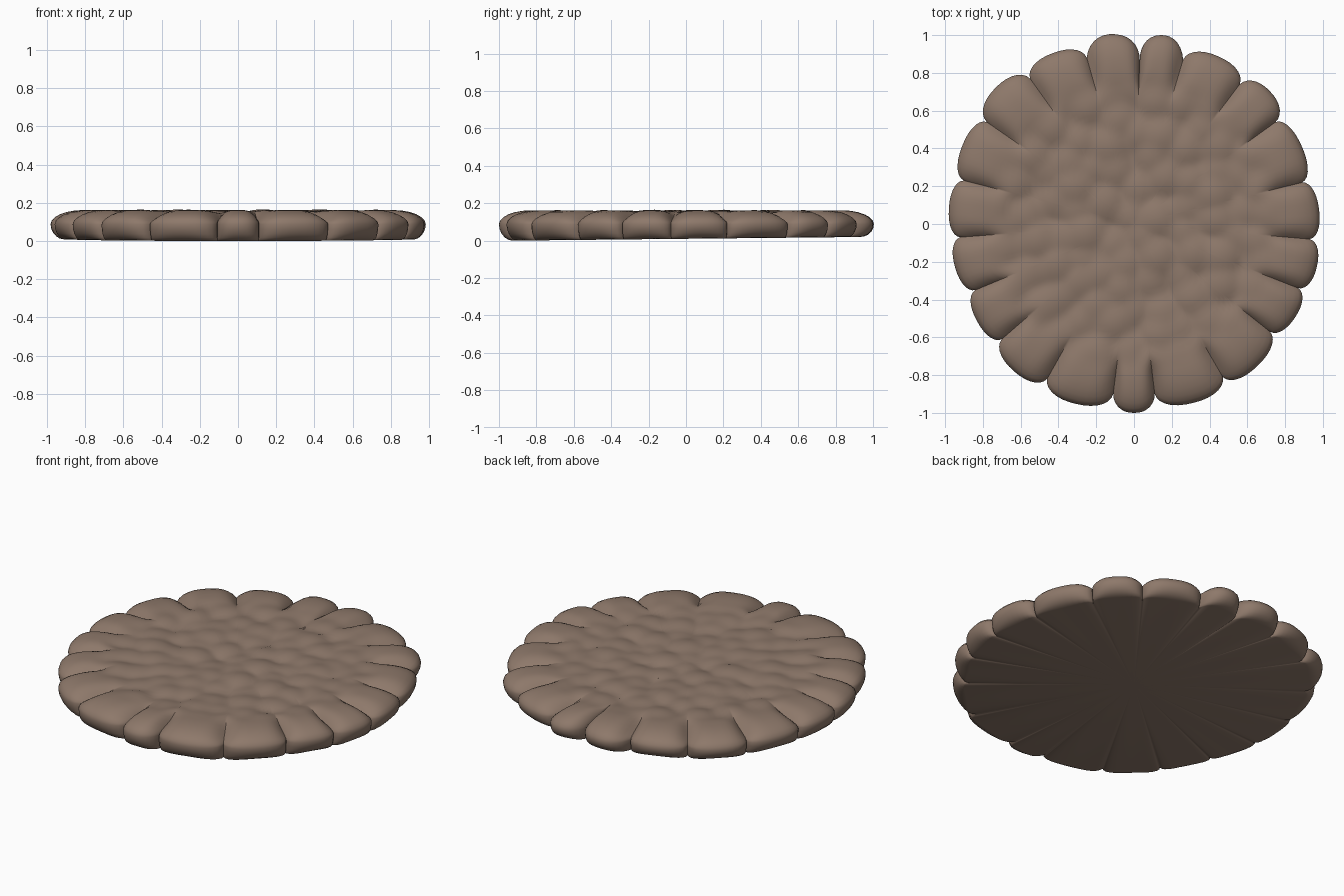
import bpy, bmesh, math, random
from mathutils import Vector

if "Cube" in bpy.data.objects:
    bpy.data.objects.remove(bpy.data.objects["Cube"])

random.seed(4)

# Creases between the rim lobes (counter-clockwise) and how far each lobe bulges
valleys = [(.03, .86), (-.25, .88), (-.55, .77), (-.78, .54), (-.9, .23), (-.92, -.07),
           (-.84, -.35), (-.7, -.61), (-.46, -.82), (-.11, -.9), (.11, -.9), (.47, -.81),
           (.72, -.57), (.87, -.34), (.93, -.08), (.89, .22), (.75, .54), (.56, .74), (.26, .87)]
bulges = [.135, .085, .095, .075, .07, .07, .07, .085, .095, .1,
          .095, .085, .07, .07, .07, .075, .09, .09, .135]
STEPS = 14

# Small pebble-like lumps in the middle, spread apart
lumps = []
for _ in range(3000):
    r, a = .76 * math.sqrt(random.random()), random.uniform(0, math.tau)
    p = (r * math.cos(a), r * math.sin(a))
    if all(math.hypot(p[0] - q[0], p[1] - q[1]) > .115 for q in lumps):
        lumps.append(p)
lump_top = [random.uniform(.15, .166) for _ in lumps]


def lump_height(x, y):
    # softened maximum of the lump domes
    k = 150
    total = sum(math.exp(k * (h - 2.2 * ((x - p[0]) ** 2 + (y - p[1]) ** 2) - .15))
                for p, h in zip(lumps, lump_top))
    return max(.125, .15 + math.log(max(total, 1e-9)) / k)


def smooth(a, b, v):
    v = min(1, max(0, (v - a) / (b - a)))
    return v * v * (3 - 2 * v)


# Outline columns: position on the rim and place within the lobe (-1..1)
columns = []
for i, b in enumerate(bulges):
    p, q = Vector(valleys[i]), Vector(valleys[(i + 1) % len(valleys)])
    out = Vector(((q - p).y, -(q - p).x)).normalized()
    for j in range(STEPS):
        s = -math.cos(math.pi * j / STEPS)
        edge = p.lerp(q, (s + 1) / 2) + out * b * math.sqrt(1 - abs(s) ** 2.3)
        columns.append((edge, s))

bm = bmesh.new()
rings = []


def add_ring(func):
    rings.append([bm.verts.new(func(e, s)) for e, s in columns])


def at(edge, r, z):
    d = edge.normalized() * r
    return (d.x, d.y, z)


def underside(edge, s):
    return .01 * (1 + edge.y)


# Lower side of the rim, from the flat underside up to the widest line
for k in range(6):
    a = math.pi / 2 * (1 - k / 5)

    def lower(e, s, a=a):
        w = .025 + .05 * (1 - s * s)
        z0 = underside(e, s)
        return at(e, e.length - w * (1 - math.cos(a)), .088 - (.088 - z0) * math.sin(a))
    add_ring(lower)


# Rounded upper rim running into the lumpy middle
def top(e, s, r):
    R = e.length
    d = min(1, (R - r) / .17)
    crease = smooth(.55, .95, r / R)
    rim = .162 - .045 * abs(s) ** 4 * crease
    rim = .088 + (rim - .088) * math.sqrt(1 - (1 - d) ** 2)
    x, y, _ = at(e, r, 0)
    m = smooth(.66, .8, r)
    z = rim * m + lump_height(x, y) * (1 - m) if m < 1 else rim
    return at(e, r, z)


for k in range(1, 7):
    depth = .17 * (1 - math.cos(math.pi / 2 * k / 6))
    add_ring(lambda e, s: top(e, s, e.length - depth))
N = 28
for k in range(1, N):
    add_ring(lambda e, s: top(e, s, (e.length - .17) * (1 - k / N)))

# Skin the rings, then close the middle and the flat underside
n = len(columns)
for lo, hi in zip(rings, rings[1:]):
    for j in range(n):
        bm.faces.new((lo[j], lo[(j + 1) % n], hi[(j + 1) % n], hi[j]))
centre = bm.verts.new((0, 0, lump_height(0, 0)))
base = bm.verts.new((0, 0, .01))
for j in range(n):
    bm.faces.new((rings[-1][j], rings[-1][(j + 1) % n], centre))
    bm.faces.new((rings[0][(j + 1) % n], rings[0][j], base))
bmesh.ops.recalc_face_normals(bm, faces=bm.faces)

mesh = bpy.data.meshes.new("lumpy_disc")
bm.to_mesh(mesh)
bm.free()
disc = bpy.data.objects.new("lumpy_disc", mesh)
bpy.context.collection.objects.link(disc)

brown = bpy.data.materials.new("earth brown")
brown.diffuse_color = (.27, .19, .145, 1)
brown.use_nodes = True
brown.node_tree.nodes["Principled BSDF"].inputs["Base Color"].default_value = brown.diffuse_color
mesh.materials.append(brown)

bpy.context.view_layer.objects.active = disc
disc.select_set(True)
bpy.ops.object.shade_smooth_by_angle(angle=math.radians(50))
